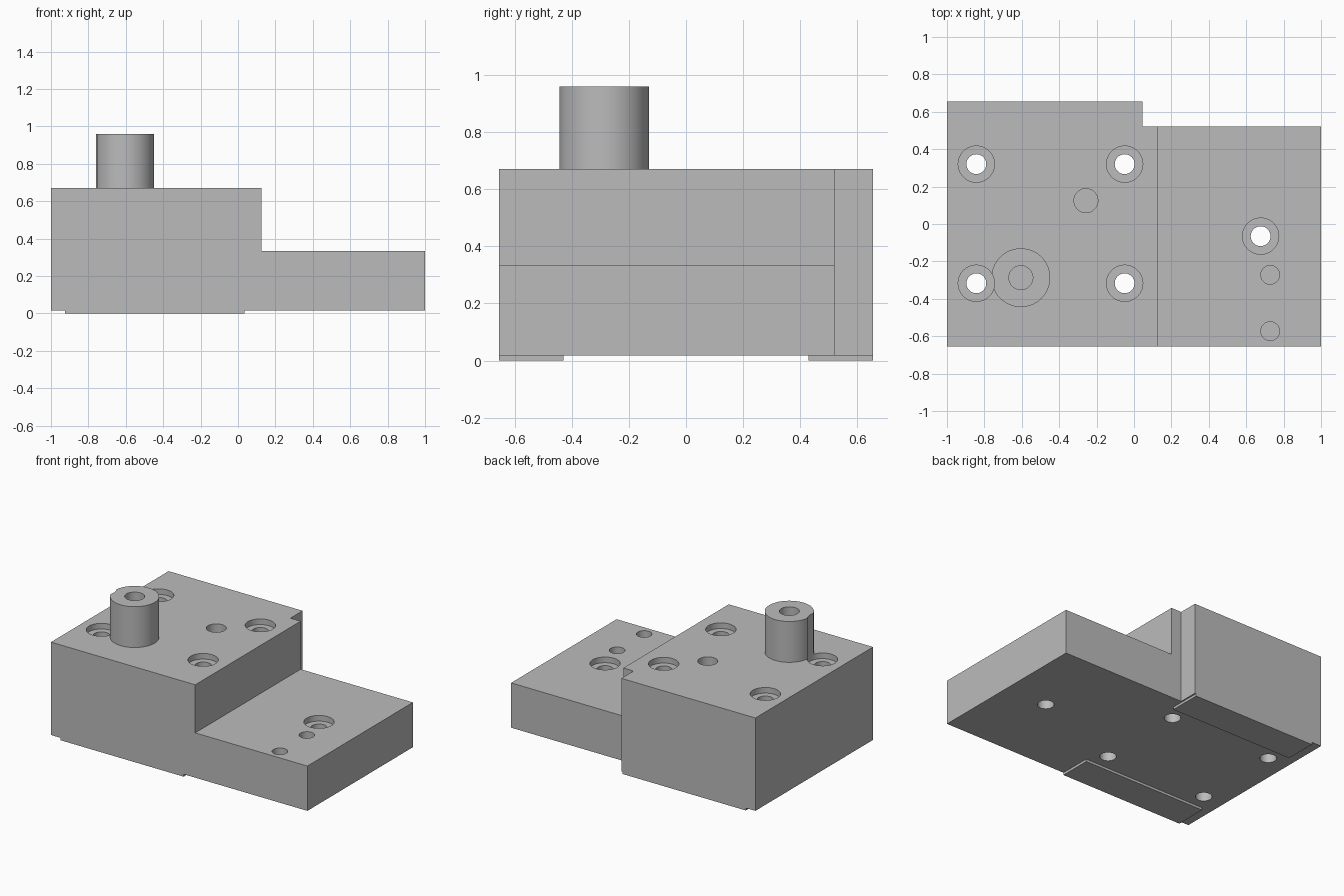
import bpy
import bmesh
from mathutils import Matrix, Vector

cube = bpy.data.objects.get("Cube")
if cube:
    bpy.data.objects.remove(cube, do_unlink=True)

grey = bpy.data.materials.new("machined grey")
grey.use_nodes = True
grey.diffuse_color = (0.5, 0.5, 0.5, 1)
grey.node_tree.nodes["Principled BSDF"].inputs["Base Color"].default_value = (0.5, 0.5, 0.5, 1)


def add_object(name, bm):
    mesh = bpy.data.meshes.new(name)
    bm.to_mesh(mesh)
    bm.free()
    mesh.materials.append(grey)
    obj = bpy.data.objects.new(name, mesh)
    bpy.context.collection.objects.link(obj)
    return obj


def box(name, low, high):
    low, high = Vector(low), Vector(high)
    bm = bmesh.new()
    matrix = Matrix.Translation((low + high) / 2) @ Matrix.Diagonal((*(high - low), 1))
    bmesh.ops.create_cube(bm, size=1, matrix=matrix)
    return add_object(name, bm)


def cylinder(name, x, y, radius, bottom, top):
    bm = bmesh.new()
    bmesh.ops.create_cone(bm, cap_ends=True, segments=64, radius1=radius, radius2=radius,
                          depth=top - bottom,
                          matrix=Matrix.Translation((x, y, (bottom + top) / 2)))
    return add_object(name, bm)


def combine(target, tool, operation):
    """Apply a boolean and discard the tool."""
    mod = target.modifiers.new(operation.lower(), "BOOLEAN")
    mod.operation = operation
    mod.solver = "EXACT"
    mod.object = tool
    bpy.context.view_layer.objects.active = target
    bpy.ops.object.modifier_apply(modifier=mod.name)
    bpy.data.objects.remove(tool, do_unlink=True)


FRONT, BACK, SHELF_BACK = -0.655, 0.655, 0.52
BASE, SHELF, TOP, BOSS_TOP = 0.017, 0.333, 0.672, 0.96

# Stepped body: extruded side profile
profile = [(-1, BASE), (1, BASE), (1, SHELF), (0.125, SHELF), (0.125, TOP), (-1, TOP)]
bm = bmesh.new()
face = bm.faces.new([bm.verts.new((x, FRONT, z)) for x, z in profile])
ext = bmesh.ops.extrude_face_region(bm, geom=[face])
bmesh.ops.translate(bm, vec=(0, SHELF_BACK - FRONT, 0),
                    verts=[v for v in ext["geom"] if isinstance(v, bmesh.types.BMVert)])
bmesh.ops.recalc_face_normals(bm, faces=bm.faces)
body = add_object("stepped_block", bm)

# Rear extension, locating pads and boss
combine(body, box("rear_extension", (-1, 0.3, BASE), (0.045, BACK, TOP)), "UNION")
for low, high in ((FRONT, -0.43), (0.43, BACK)):
    combine(body, box("pad", (-0.925, low, 0), (0.035, high, 0.1)), "UNION")
boss_x, boss_y = -0.605, -0.287
combine(body, cylinder("boss", boss_x, boss_y, 0.157, 0.5, BOSS_TOP), "UNION")

# Counterbored through holes
bolts = [(x, y, TOP) for x in (-0.843, -0.05) for y in (-0.317, 0.32)]
bolts.append((0.677, -0.065, SHELF))
for x, y, top in bolts:
    combine(body, cylinder("counterbore", x, y, 0.097, top - 0.04, 1.2), "DIFFERENCE")
    combine(body, cylinder("through_hole", x, y, 0.053, -0.2, 1.2), "DIFFERENCE")

# Blind holes
for x, y, radius, top, depth in ((boss_x, boss_y, 0.064, BOSS_TOP, 0.25),
                                 (-0.257, 0.125, 0.064, TOP, 0.25),
                                 (0.728, -0.272, 0.05, SHELF, 0.2),
                                 (0.728, -0.573, 0.05, SHELF, 0.2)):
    combine(body, cylinder("blind_hole", x, y, radius, top - depth, 1.2), "DIFFERENCE")

# Smooth round walls, crisp edges
bpy.ops.object.select_all(action="DESELECT")
body.select_set(True)
bpy.context.view_layer.objects.active = body
bpy.ops.object.shade_smooth_by_angle(angle=0.5)
